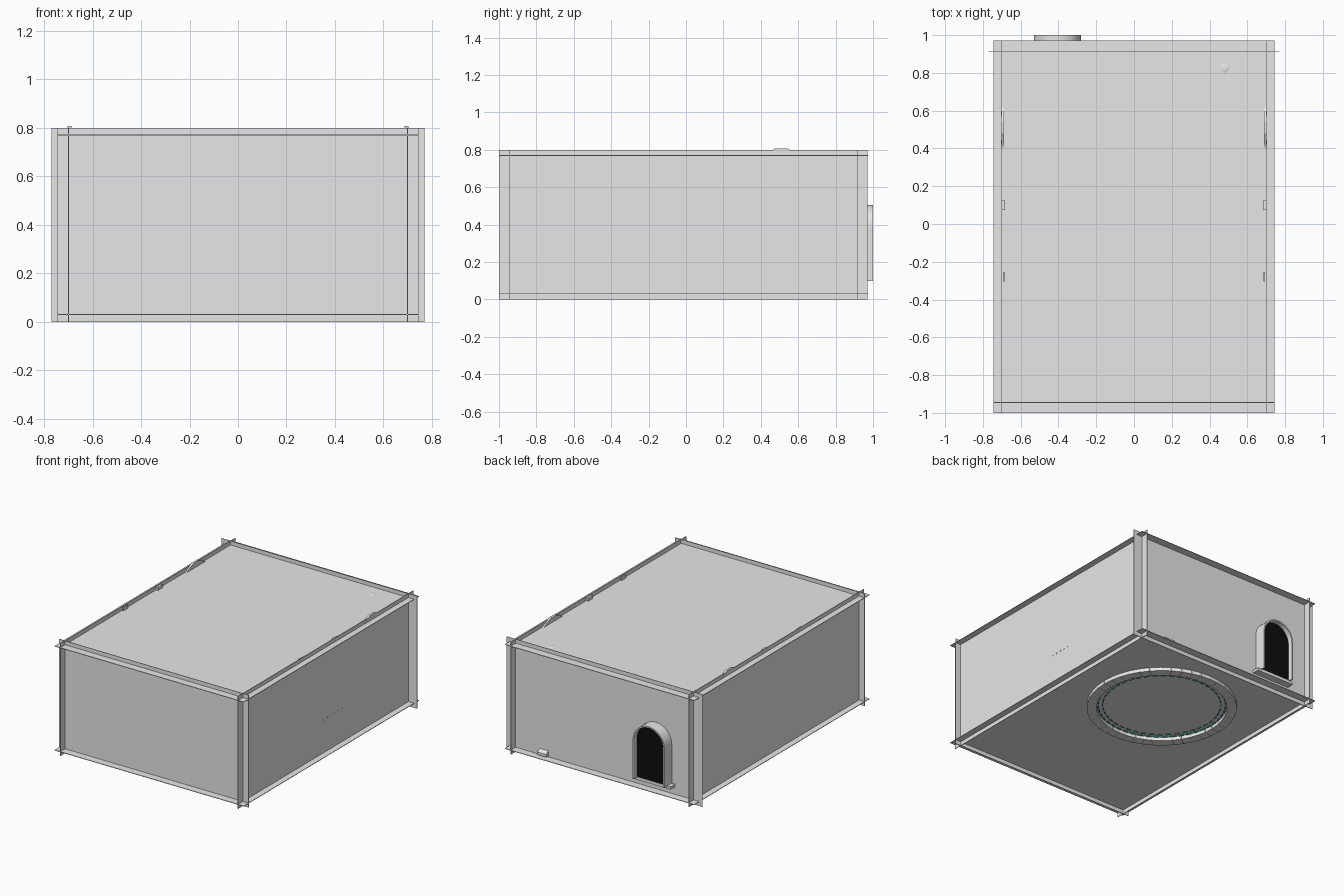
import bpy, bmesh, math
from math import sin, cos, pi

if "Cube" in bpy.data.objects:
    bpy.data.objects.remove(bpy.data.objects["Cube"])


def material(name, rgb):
    m = bpy.data.materials.new(name)
    m.use_nodes = True
    m.diffuse_color = (*rgb, 1)
    m.node_tree.nodes["Principled BSDF"].inputs["Base Color"].default_value = (*rgb, 1)
    return m


GREY = material("plain grey", (0.8, 0.8, 0.8))
BLACK = material("grille black", (0.004, 0.004, 0.004))
TEAL = material("dark teal", (0.03, 0.4, 0.33))


def finish(name, bm, mat):
    bmesh.ops.recalc_face_normals(bm, faces=bm.faces)
    me = bpy.data.meshes.new(name)
    bm.to_mesh(me)
    bm.free()
    me.materials.append(mat)
    ob = bpy.data.objects.new(name, me)
    bpy.context.collection.objects.link(ob)
    return ob


def prism(bm, points, offset):
    """Extrude a closed polygon along an offset."""
    face = bm.faces.new([bm.verts.new(p) for p in points])
    new = bmesh.ops.extrude_face_region(bm, geom=[face], use_keep_orig=True)["geom"]
    verts = [v for v in new if isinstance(v, bmesh.types.BMVert)]
    bmesh.ops.translate(bm, verts=verts, vec=offset)


def box(name, x, y, z, mat=GREY):
    bm = bmesh.new()
    prism(bm, [(x[0], y[0], z[0]), (x[1], y[0], z[0]), (x[1], y[1], z[0]), (x[0], y[1], z[0])],
          (0, 0, z[1] - z[0]))
    return finish(name, bm, mat)


def sectors(name, r0, r1, z0, z1, count, fill, mat):
    """Ring of separate curved blocks around the floor centre."""
    bm = bmesh.new()
    step = 2 * pi / count
    for i in range(count):
        a, b = i * step, (i + fill) * step
        pts = [(r * cos(t), RING_Y + r * sin(t), z0)
               for r, t in ((r0, a), (r1, a), (r1, b), (r0, b))]
        prism(bm, pts, (0, 0, z1 - z0))
    return finish(name, bm, mat)


T = 0.002          # half thickness of the sheets
WALL_X = 0.70
FRONT_Y, BACK_Y = -0.945, 0.915
FLOOR_Z, CEIL_Z = 0.03, 0.77
RING_Y = 0.285

# Room shell: crossing sheets that overrun each other at the edges
box("floor", (-0.745, 0.745), (-1, 0.972), (FLOOR_Z - T, FLOOR_Z + T))
box("ceiling", (-0.745, 0.745), (-1, 0.972), (CEIL_Z - T, CEIL_Z + T))
box("front_wall", (-0.745, 0.745), (FRONT_Y - T, FRONT_Y + T), (0, 0.8))
box("back_wall", (-0.77, 0.77), (BACK_Y - T, BACK_Y + T), (0, 0.8))
for side, s in (("left", 1), ("right", -1)):
    box(side + "_wall", (s * WALL_X - T, s * WALL_X + T), (-1, 0.97), (0, 0.8))

    # Bracket tops rising through the ceiling beside the wall
    bm = bmesh.new()
    x = s * 0.695 - 0.008
    profile = [(0.40, CEIL_Z), (0.48, 0.808), (0.54, 0.808), (0.62, CEIL_Z)]
    prism(bm, [(x, y, z) for y, z in profile], (0.016, 0, 0))
    finish(side + "_large_bracket", bm, GREY)
    for n, (y, w) in enumerate(((0.10, 0.016), (-0.28, 0.008))):
        box(f"{side}_small_bracket_{n + 1}", (s * 0.69 - w / 2, s * 0.69 + w / 2),
            (y - 0.025, y + 0.025), (CEIL_Z, 0.795))

# Arched window on the back wall: thin hollow surround with a black panel
AX, BASE, TOP = -0.405, 0.1, 0.505


def arch(half):
    spring = TOP - 0.125
    pts = [(AX + half, BASE), *((AX + half * cos(pi * i / 20), spring + half * sin(pi * i / 20))
                                for i in range(21)), (AX - half, BASE)]
    return pts


bm = bmesh.new()
outer, inner = arch(0.125), arch(0.115)
for i in range(len(outer) - 1):
    if outer[i] != outer[i + 1]:
        quad = (outer[i], outer[i + 1], inner[i + 1], inner[i])
        prism(bm, [(px, BACK_Y, pz) for px, pz in quad], (0, 1 - BACK_Y, 0))
bmesh.ops.remove_doubles(bm, verts=bm.verts, dist=0.0001)
finish("window_surround", bm, GREY)

bm = bmesh.new()
prism(bm, [(px, BACK_Y, pz) for px, pz in arch(0.116)[1:-1]] +
      [(AX - 0.116, BACK_Y, BASE), (AX + 0.116, BACK_Y, BASE)], (0, 0.05, 0))
finish("window_panel", bm, BLACK)
box("window_sill", (AX - 0.15, AX + 0.15), (BACK_Y, 0.968), (BASE - 0.015, BASE + 0.005))

# Small block showing low on the back wall
bm = bmesh.new()
prism(bm, [(0.44, BACK_Y, 0.035), (0.44, 0.945, 0.04), (0.44, 0.945, 0.06), (0.44, BACK_Y, 0.075)],
      (0.07, 0, 0))
finish("back_block", bm, GREY)

# Low dome on the ceiling
bm = bmesh.new()
bmesh.ops.create_uvsphere(bm, u_segments=24, v_segments=12, radius=0.025)
bmesh.ops.scale(bm, verts=bm.verts, vec=(1, 1, 0.2))
bmesh.ops.translate(bm, verts=bm.verts, vec=(0.48, 0.825, CEIL_Z))
for f in bm.faces:
    f.smooth = True
finish("ceiling_dome", bm, GREY)

# Row of pegs coming through the left wall
for i in range(6):
    y = -0.04 + i * 0.04
    box(f"wall_peg_{i + 1}", (WALL_X, WALL_X + 0.004), (y - 0.005, y + 0.005), (0.265, 0.272))

# Stone ring under the floor with broken teal inlays
sectors("stone_ring", 0.43, 0.495, 0.003, FLOOR_Z, 44, 0.98, GREY)
sectors("outer_inlay", 0.417, 0.424, 0.022, FLOOR_Z, 48, 0.6, TEAL)
sectors("inner_inlay", 0.387, 0.393, 0.022, FLOOR_Z, 44, 0.6, TEAL)
